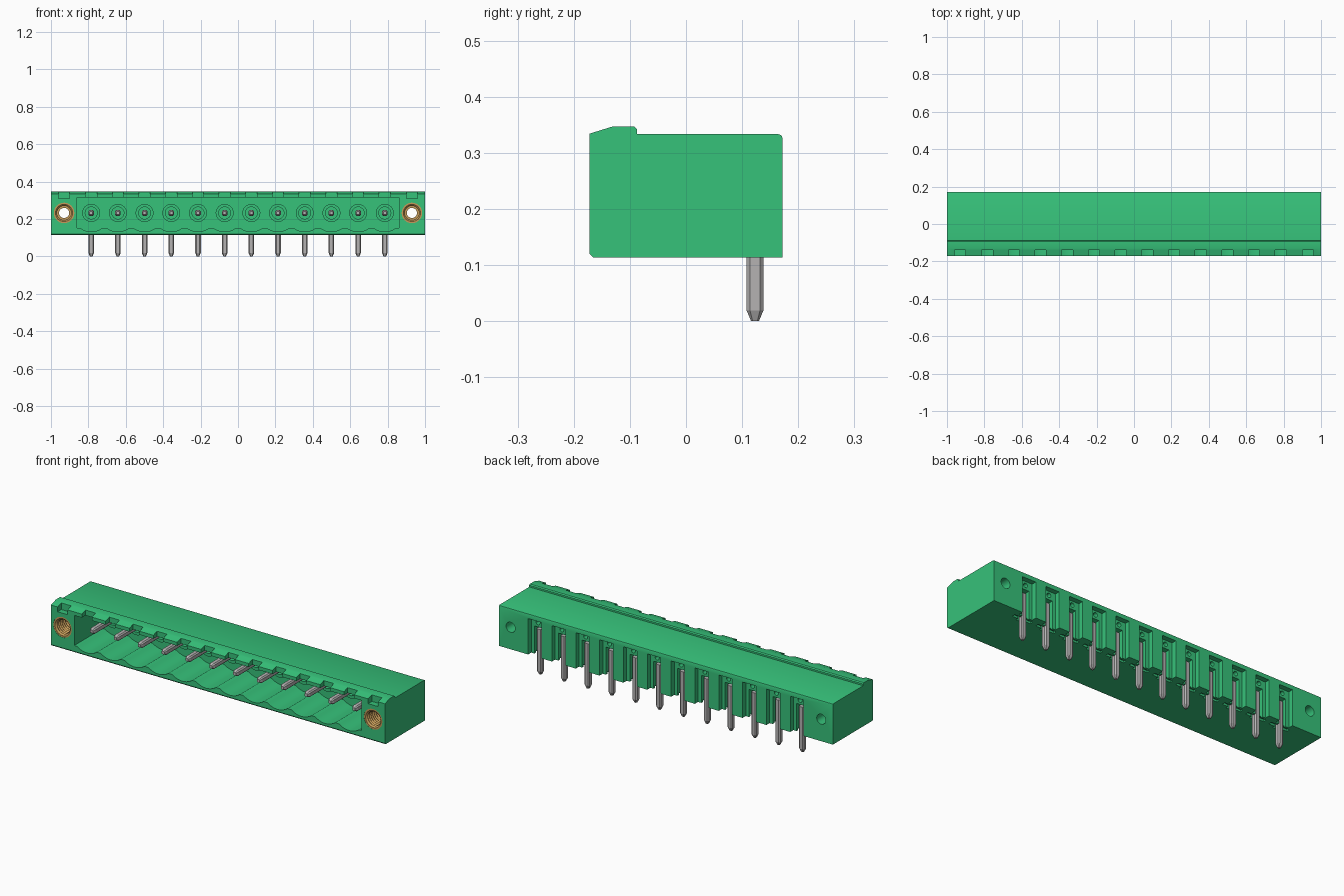
import bpy, bmesh, math
from mathutils import Vector

cube = bpy.data.objects.get("Cube")
if cube:
    bpy.data.objects.remove(cube, do_unlink=True)

PITCH = 0.1427
PINS = [(i - 5.5) * PITCH for i in range(12)]
ENDS = [-0.93, 0.93]
AXIS_Z = 0.232


def material(name, color):
    m = bpy.data.materials.new(name)
    m.use_nodes = True
    m.diffuse_color = (*color, 1)
    m.node_tree.nodes["Principled BSDF"].inputs["Base Color"].default_value = (*color, 1)
    return m


green = material("green plastic", (0.037, 0.54, 0.195))
grey = material("tin grey", (0.46, 0.45, 0.45))
brass = material("brass", (0.56, 0.33, 0.10))


def finish(bm, name, mat=None):
    bmesh.ops.recalc_face_normals(bm, faces=bm.faces)
    me = bpy.data.meshes.new(name)
    bm.to_mesh(me)
    bm.free()
    ob = bpy.data.objects.new(name, me)
    bpy.context.collection.objects.link(ob)
    if mat:
        me.materials.append(mat)
    return ob


def prism(bm, points, offset):
    """Extrude a closed outline along an offset."""
    face = bm.faces.new([bm.verts.new(p) for p in points])
    ext = bmesh.ops.extrude_face_region(bm, geom=[face])["geom"]
    bmesh.ops.translate(bm, vec=offset, verts=[v for v in ext if isinstance(v, bmesh.types.BMVert)])


def box(bm, x, width, y0, y1, z0, z1):
    a, b = x - width / 2, x + width / 2
    prism(bm, [(a, y0, z0), (b, y0, z0), (b, y1, z0), (a, y1, z0)], (0, 0, z1 - z0))


def lathe(bm, x, z, profile, steps=32):
    """Revolve a closed (radius, y) outline about a line along y."""
    rings = []
    for i in range(steps):
        a = math.tau * i / steps
        rings.append([bm.verts.new((x + r * math.cos(a), y, z + r * math.sin(a))) for r, y in profile])
    n = len(profile)
    for i in range(steps):
        p, q = rings[i], rings[(i + 1) % steps]
        for k in range(n):
            bm.faces.new((p[k], q[k], q[(k + 1) % n], p[(k + 1) % n]))


def cylinder(bm, x, z, r, y0, y1, steps=32):
    pts = [(x + r * math.cos(math.tau * i / steps), y0, z + r * math.sin(math.tau * i / steps))
           for i in range(steps)]
    prism(bm, pts, (0, y1 - y0, 0))


def rod(bm, sections, side):
    """Loft chamfered squares through (centre, half width) sections."""
    u, v = Vector((1, 0, 0)), Vector(side)
    corners = [(1, .6), (.6, 1), (-.6, 1), (-1, .6), (-1, -.6), (-.6, -1), (.6, -1), (1, -.6)]
    rings = [[bm.verts.new(Vector(c) + h * (a * u + b * v)) for a, b in corners] for c, h in sections]
    for p, q in zip(rings, rings[1:]):
        for k in range(8):
            bm.faces.new((p[k], p[(k + 1) % 8], q[(k + 1) % 8], q[k]))
    bm.faces.new(rings[0])
    bm.faces.new(rings[-1])


def cut(target, bm):
    cutter = finish(bm, "cutter")
    cutter.hide_render = True
    mod = target.modifiers.new("cut", 'BOOLEAN')
    mod.operation = 'DIFFERENCE'
    mod.solver = 'EXACT'
    mod.object = cutter
    bpy.context.view_layer.objects.active = target
    bpy.ops.object.modifier_apply(modifier=mod.name)
    bpy.data.objects.remove(cutter, do_unlink=True)


# housing: side profile with a raised front lip
bm = bmesh.new()
side = [(-0.172, 0.12), (-0.172, 0.334), (-0.13, 0.347), (-0.093, 0.347), (-0.087, 0.342),
        (-0.087, 0.333), (0.165, 0.333), (0.17, 0.331), (0.172, 0.326), (0.172, 0.113), (-0.165, 0.113)]
prism(bm, [(-1, y, z) for y, z in side], (2, 0, 0))
housing = finish(bm, "housing", green)

# front cavity with a scalloped floor
bm = bmesh.new()
outline = [(-0.86, 0.315)]
for n, px in enumerate(PINS):
    for k in range(-5, 6):
        dx = k / 5 * 0.06
        outline.append((px + dx, AXIS_Z - math.sqrt(0.01 - dx * dx)))
outline.insert(1, (-0.86, 0.152))
outline += [(0.86, 0.152), (0.86, 0.315)]
prism(bm, [(x, -0.2, z) for x, z in outline], (0, 0.27, 0))
cut(housing, bm)

# coding notches in the front lip
bm = bmesh.new()
for px in PINS + ENDS:
    box(bm, px, 0.06, -0.2, -0.14, 0.308, 0.4)
cut(housing, bm)

# rear recesses, then deeper pin slots and shallow cross slots below
for width, y0, y1, z0, z1 in [(0.08, 0.145, 0.2, 0.1, 0.307),
                              (0.042, 0.1, 0.2, 0.09, 0.262),
                              (0.11, 0.114, 0.132, 0.1, 0.124)]:
    bm = bmesh.new()
    for px in PINS:
        box(bm, px, width, y0, y1, z0, z1)
    cut(housing, bm)

# small round pockets above the slots
bm = bmesh.new()
for px in PINS:
    cylinder(bm, px, 0.286, 0.012, 0.12, 0.2, 16)
cut(housing, bm)

# flange screw holes: wide seat in front, narrow bore behind
bm = bmesh.new()
for ex in ENDS:
    cylinder(bm, ex, AXIS_Z, 0.055, -0.2, -0.02)
cut(housing, bm)
bm = bmesh.new()
for ex in ENDS:
    cylinder(bm, ex, AXIS_Z, 0.027, -0.1, 0.2)
cut(housing, bm)

# collars around the contacts on the cavity's rear wall
bm = bmesh.new()
for px in PINS:
    lathe(bm, px, AXIS_Z, [(0.032, 0.075), (0.032, 0.045), (0.048, 0.045), (0.048, 0.075)])
collars = finish(bm, "contact_collars", green)

# threaded inserts
bm = bmesh.new()
thread = [(0.055, -0.02), (0.055, -0.171), (0.046, -0.171)]
for k in range(9):
    y = -0.163 + k * 0.014
    thread += [(0.038, y), (0.043, y + 0.007)]
thread += [(0.038, -0.035), (0.027, -0.035), (0.027, -0.02)]
for ex in ENDS:
    lathe(bm, ex, AXIS_Z, thread)
inserts = finish(bm, "threaded_inserts", brass)

# angled pins: contact arm along y, solder leg down to the ground
for n, px in enumerate(PINS):
    bm = bmesh.new()
    rod(bm, [((px, -0.132, AXIS_Z), 0.008), ((px, -0.118, AXIS_Z), 0.015),
             ((px, 0.13, AXIS_Z), 0.015)], (0, 0, 1))
    rod(bm, [((px, 0.123, 0), 0.007), ((px, 0.123, 0.019), 0.015),
             ((px, 0.123, 0.247), 0.015)], (0, 1, 0))
    finish(bm, f"pin_{n + 1}", grey)

# smooth the rounded parts, keep edges crisp
for ob in (housing, collars, inserts):
    bpy.ops.object.select_all(action='DESELECT')
    ob.select_set(True)
    bpy.context.view_layer.objects.active = ob
    bpy.ops.object.shade_smooth_by_angle(angle=math.radians(25))
